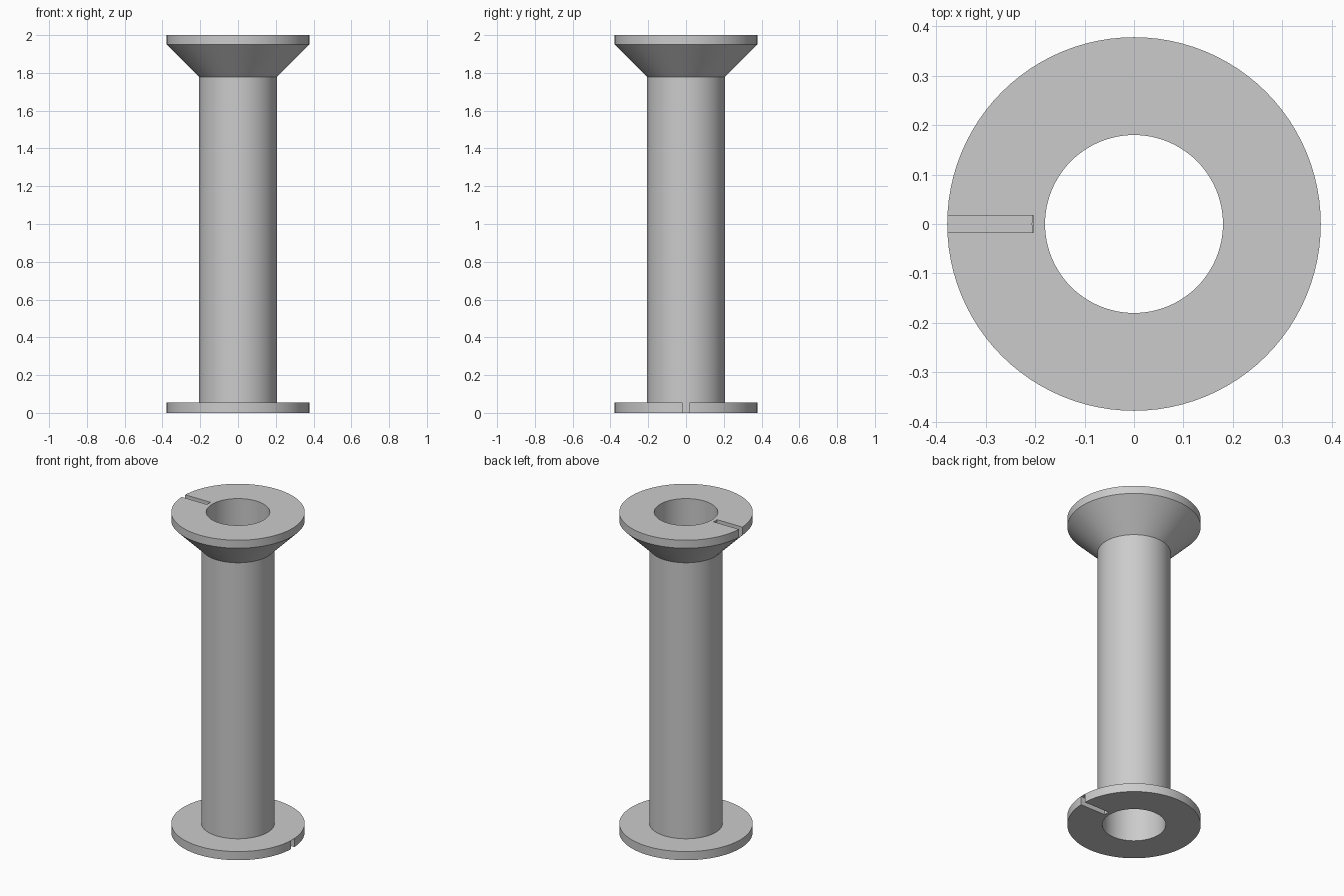
import bpy, bmesh, math
from mathutils import Matrix, Vector

if "Cube" in bpy.data.objects:
    bpy.data.objects.remove(bpy.data.objects["Cube"])

SEGMENTS = 96
R_HOLE, R_TUBE, R_RIM = 0.18, 0.207, 0.378
Z_FLANGE, Z_CONE, Z_RIM, Z_TOP = 0.054, 1.779, 1.95, 2.0
SLOT_END, SLOT_WIDTH = 0.203, 0.035

gray = bpy.data.materials.new("light_gray")
gray.use_nodes = True
color = (0.6, 0.6, 0.6, 1)
gray.diffuse_color = color
gray.node_tree.nodes["Principled BSDF"].inputs["Base Color"].default_value = color


def make_object(name, bm):
    bmesh.ops.recalc_face_normals(bm, faces=bm.faces)
    mesh = bpy.data.meshes.new(name)
    bm.to_mesh(mesh)
    bm.free()
    mesh.materials.append(gray)
    obj = bpy.data.objects.new(name, mesh)
    bpy.context.collection.objects.link(obj)
    return obj


def lathe(name, profile):
    """Turn a closed (radius, z) profile around the z axis."""
    bm = bmesh.new()
    verts = [bm.verts.new((r, 0, z)) for r, z in profile]
    edges = [bm.edges.new((a, b)) for a, b in zip(verts, verts[1:] + verts[:1])]
    bmesh.ops.spin(bm, geom=verts + edges, axis=(0, 0, 1), cent=(0, 0, 0),
                   angle=math.tau, steps=SEGMENTS, use_duplicate=False)
    bmesh.ops.remove_doubles(bm, verts=bm.verts, dist=0.0001)
    return make_object(name, bm)


def cut_slot(obj, side, z_low, z_high):
    """Cut a radial slot from the rim inward on one side."""
    outer = R_RIM + 0.1
    size = Vector((outer - SLOT_END, SLOT_WIDTH, z_high - z_low))
    center = Vector((side * (outer + SLOT_END) / 2, 0, (z_low + z_high) / 2))
    bm = bmesh.new()
    bmesh.ops.create_cube(bm, size=1, matrix=Matrix.Translation(center) @ Matrix.Diagonal(size).to_4x4())
    cutter = make_object("slot_cutter", bm)
    cutter.hide_render = True
    mod = obj.modifiers.new("slot", "BOOLEAN")
    mod.operation = "DIFFERENCE"
    mod.solver = "EXACT"
    mod.object = cutter
    bpy.context.view_layer.objects.active = obj
    bpy.ops.object.modifier_apply(modifier=mod.name)
    bpy.data.objects.remove(cutter)


# Hollow spool: flat lower flange, tube, flared upper flange
spool = lathe("spool_body", [
    (R_HOLE, 0), (R_RIM, 0), (R_RIM, Z_FLANGE), (R_TUBE, Z_FLANGE),
    (R_TUBE, Z_CONE), (R_RIM, Z_RIM), (R_RIM, Z_TOP), (R_HOLE, Z_TOP)])

# Thread slots on opposite sides of the two flanges
cut_slot(spool, 1, -0.1, Z_FLANGE)
cut_slot(spool, -1, Z_CONE, Z_TOP + 0.1)

# Smooth round walls with crisp rims
bpy.ops.object.select_all(action="DESELECT")
spool.select_set(True)
bpy.context.view_layer.objects.active = spool
bpy.ops.object.shade_smooth_by_angle(angle=math.radians(30))
